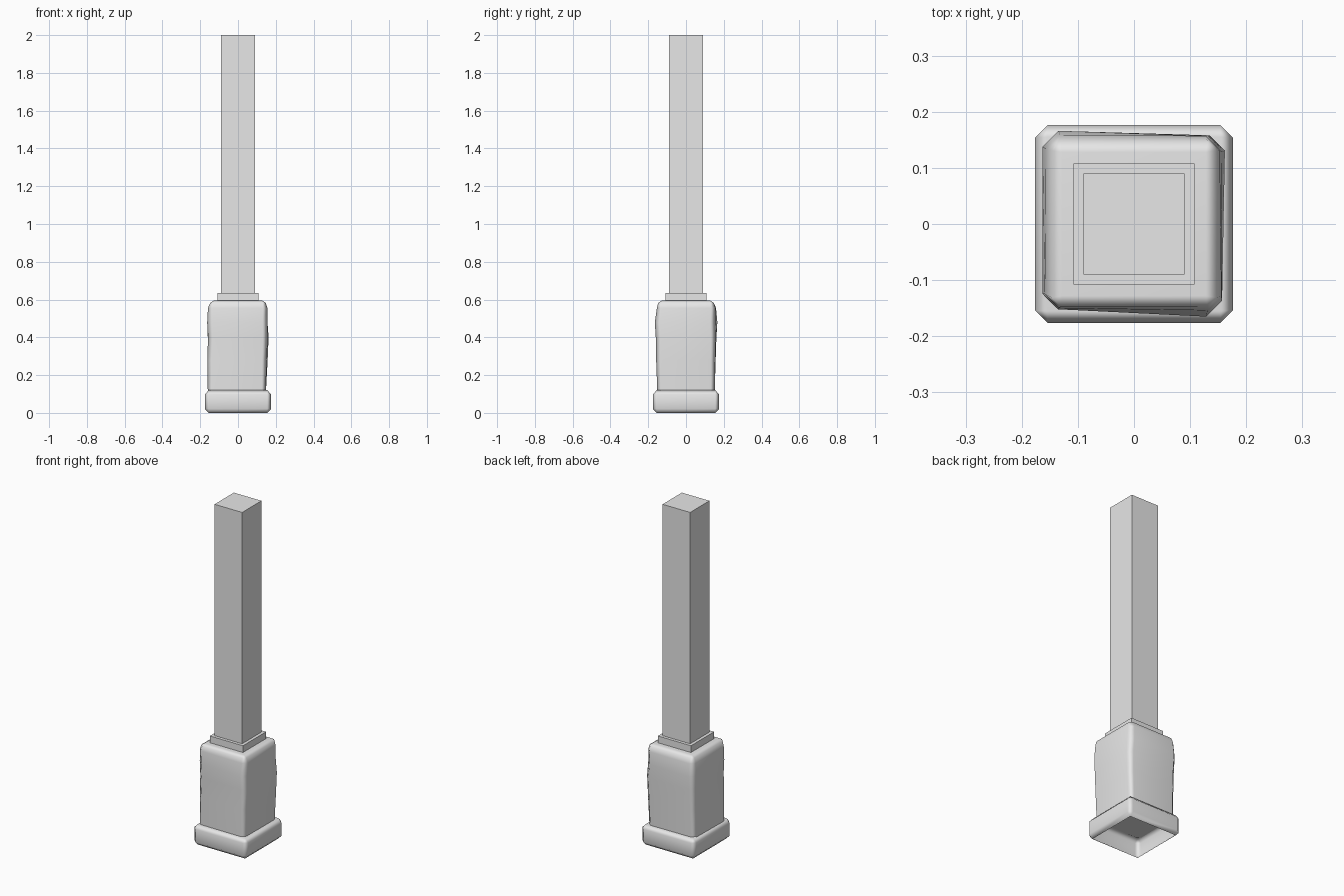
import bpy, bmesh

if "Cube" in bpy.data.objects:
    bpy.data.objects.remove(bpy.data.objects["Cube"], do_unlink=True)

grey = bpy.data.materials.new("light grey")
grey.use_nodes = True
grey.diffuse_color = (0.8, 0.8, 0.8, 1)
grey.node_tree.nodes["Principled BSDF"].inputs["Base Color"].default_value = (0.8, 0.8, 0.8, 1)


def square(r):
    return [(-r, -r), (r, -r), (r, r), (-r, r)]


def loft(name, levels, open_bottom=False, smooth=False):
    """Stack four-cornered rings (height, corners, corner cut) into a solid."""
    bm = bmesh.new()
    rings = []
    for z, corners, cut in levels:
        ring = []
        for i, (x, y) in enumerate(corners):
            along_x = (x - cut if x > 0 else x + cut, y, z)
            along_y = (x, y - cut if y > 0 else y + cut, z)
            pair = (along_y, along_x) if i % 2 == 0 else (along_x, along_y)
            ring += [bm.verts.new(p) for p in pair]
        rings.append(ring)
    for low, high in zip(rings, rings[1:]):
        for i in range(len(low)):
            j = (i + 1) % len(low)
            bm.faces.new((low[i], low[j], high[j], high[i]))
    bm.faces.new(rings[-1])
    if not open_bottom:
        bm.faces.new(rings[0][::-1])
    bmesh.ops.remove_doubles(bm, verts=bm.verts, dist=0.0001)
    if not open_bottom:
        bmesh.ops.recalc_face_normals(bm, faces=bm.faces)
    mesh = bpy.data.meshes.new(name)
    bm.to_mesh(mesh)
    bm.free()
    mesh.materials.append(grey)
    obj = bpy.data.objects.new(name, mesh)
    bpy.context.collection.objects.link(obj)
    if smooth:
        bpy.ops.object.select_all(action="DESELECT")
        obj.select_set(True)
        bpy.context.view_layer.objects.active = obj
        bpy.ops.object.shade_smooth_by_angle(angle=1.1)
        obj.modifiers.new("flat_sides", "WEIGHTED_NORMAL").keep_sharp = True
    return obj


# Plinth: rounded slab, hollow underneath
loft("plinth", [
    (0.0, square(0.155), 0),
    (0.022, square(0.176), 0.022),
    (0.098, square(0.176), 0.022),
    (0.12, square(0.155), 0),
], open_bottom=True, smooth=True)

# Worn stone block: corners bulge at different heights
loft("stone_block", [
    (0.115, [(-0.16, -0.15), (0.147, -0.152), (0.148, 0.152), (-0.158, 0.15)], 0.022),
    (0.28, [(-0.162, -0.15), (0.152, -0.158), (0.157, 0.155), (-0.158, 0.157)], 0.025),
    (0.40, [(-0.159, -0.151), (0.157, -0.16), (0.162, 0.158), (-0.16, 0.161)], 0.027),
    (0.48, [(-0.163, -0.152), (0.157, -0.165), (0.156, 0.157), (-0.163, 0.166)], 0.028),
    (0.555, [(-0.159, -0.15), (0.156, -0.154), (0.153, 0.157), (-0.157, 0.159)], 0.025),
    (0.583, square(0.147), 0.016),
    (0.595, square(0.128), 0),
], smooth=True)

# Collar and post
loft("collar", [(0.59, square(0.108), 0), (0.635, square(0.108), 0)])
loft("post", [(0.63, square(0.09), 0), (2.0, square(0.09), 0)])
